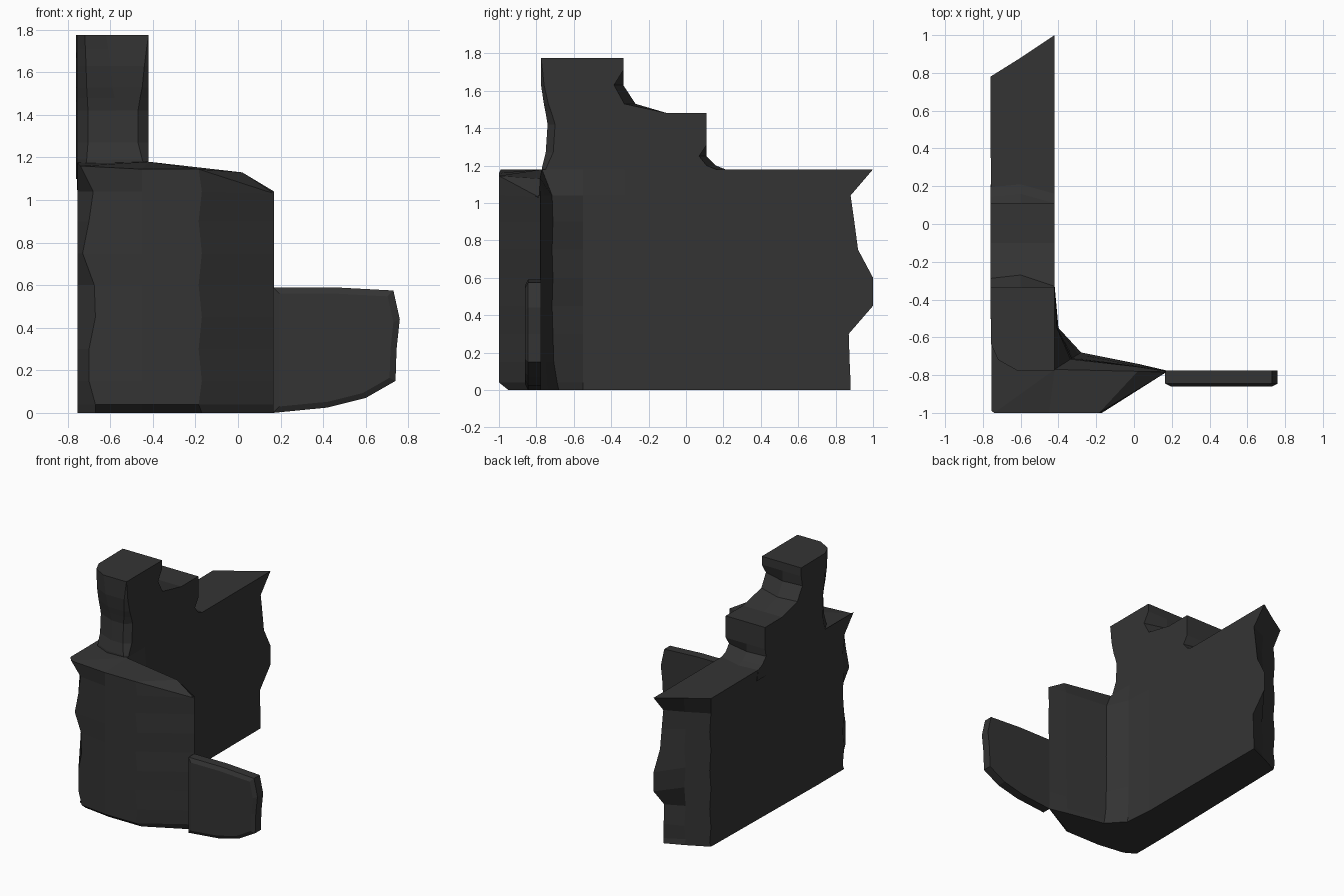
import bpy
import bmesh

old = bpy.data.objects.get("Cube")
if old:
    bpy.data.objects.remove(old, do_unlink=True)

stone = bpy.data.materials.new("dark_stone")
stone.use_nodes = True
COLOUR = (0.034, 0.034, 0.034, 1)
stone.diffuse_color = COLOUR
bsdf = stone.node_tree.nodes["Principled BSDF"]
bsdf.inputs["Base Color"].default_value = COLOUR
bsdf.inputs["Roughness"].default_value = 0.9


def loft(name, rings, caps=None):
    """Skin matching rings of points and close both ends."""
    bm = bmesh.new()
    rows = [[bm.verts.new(p) for p in ring] for ring in rings]
    n = len(rows[0])
    for a, b in zip(rows, rows[1:]):
        for i in range(n):
            j = (i + 1) % n
            bm.faces.new((a[i], a[j], b[j], b[i]))
    for row in (rows[0], rows[-1]):
        for cap in caps or [range(n)]:
            bm.faces.new([row[i] for i in cap])
    bmesh.ops.recalc_face_normals(bm, faces=bm.faces)
    mesh = bpy.data.meshes.new(name)
    bm.to_mesh(mesh)
    bm.free()
    mesh.materials.append(stone)
    obj = bpy.data.objects.new(name, mesh)
    bpy.context.collection.objects.link(obj)


# Corner wall: an L-shaped plan stacked in courses with broken ends
# course: height, broken end y, chipped corner x, inner corner flare
courses = [(0, .88, -.67, 1), (.04, .88, -.67, .9), (.15, .875, -.70, .7),
           (.3, .87, -.70, .65), (.45, 1, -.67, .6), (.6, 1, -.675, .65),
           (.75, .92, -.73, .6), (.9, .9, -.70, .65), (1.04, .88, -.68, .6),
           (1.18, 1, -.74, 0)]
rings = []
for k, (z, end, chip, flare) in enumerate(courses):
    top = k == len(courses) - 1
    base = .05 if k == 0 else 0
    wave = 0.015 * (k % 2)
    plan = [(-.76, .78) if top else (-.73, .735 + wave),
            (-.6, .88) if top else (-.56, .82 - wave), (-.42, end),
            (-.42, -.33), (-.42 + .02 * flare, -.55),
            (-.42 + .14 * flare, -.77 + .09 * flare),
            (.02, -.78 + .04 * flare), (.17, -.785 + .01 * flare),
            (-.17 - wave, -1 + base), (-.45, -1 + base),
            (chip, -1 if top else -.97 + base),
            (-.755, -.99 if top else -.87 + wave), (-.755, -.55)]
    # the top course sags toward the free end of the front wall
    drop = {6: .05, 7: .15, 8: .035, 9: .035, 10: .02}
    sag = max(0, z - 1.04) / .14
    rings.append([(x, y, z - drop.get(i, 0) * sag)
                  for i, (x, y) in enumerate(plan)])
loft("corner_wall", rings,
     [(0, 1, 2, 3, 12), (12, 3, 4, 5), (12, 5, 10, 11), (5, 9, 10),
      (5, 6, 8, 9), (6, 7, 8)])


# Upper masonry: chipped rectangular stacks
def stack(name, levels, bevel):
    """Level: z, front y, back y, front chip, back chip."""
    rings = []
    for z, front, back, chip, notch in levels:
        plan = [(-.76 + bevel + chip, front), (-.42 - chip, front),
                (-.42, front + chip * .8), (-.42, back - notch),
                (-.6, back), (-.76, back - notch * .3),
                (-.757, front + bevel), (-.72 + chip * .3, front + bevel * .4)]
        rings.append([(x, y, z) for x, y in plan])
    loft(name, rings)


stack("middle_step", [(1.1, -.5, .21, 0, 0), (1.18, -.5, .21, 0, .05),
                      (1.2, -.5, .16, 0, .05), (1.25, -.5, .11, 0, .04),
                      (1.31, -.5, .11, 0, 0), (1.48, -.5, .11, 0, 0)], .04)
stack("corner_tower", [(1.1, -.77, -.1, 0, 0), (1.19, -.77, -.1, .03, 0),
                       (1.27, -.75, -.1, .05, 0), (1.42, -.74, -.1, .05, 0),
                       (1.48, -.75, -.1, .04, 0), (1.53, -.76, -.27, .03, .06),
                       (1.63, -.775, -.335, .02, .05),
                       (1.71, -.775, -.335, .01, 0),
                       (1.775, -.775, -.335, 0, 0)], .14)

# Low broken slab beside the front wall, its front edge chipped back
outline = [(.165, 0), (.42, .025), (.6, .07), (.74, .15), (.745, .3),
           (.76, .44), (.73, .575), (.45, .59), (.165, .59)]


def slab_ring(y, inset):
    return [(.46 + (x - .46) * (1 - inset), y, .3 + (z - .3) * (1 - inset))
            for x, z in outline]


loft("low_slab", [slab_ring(-.775, 0), slab_ring(-.845, 0), slab_ring(-.86, .1)])
